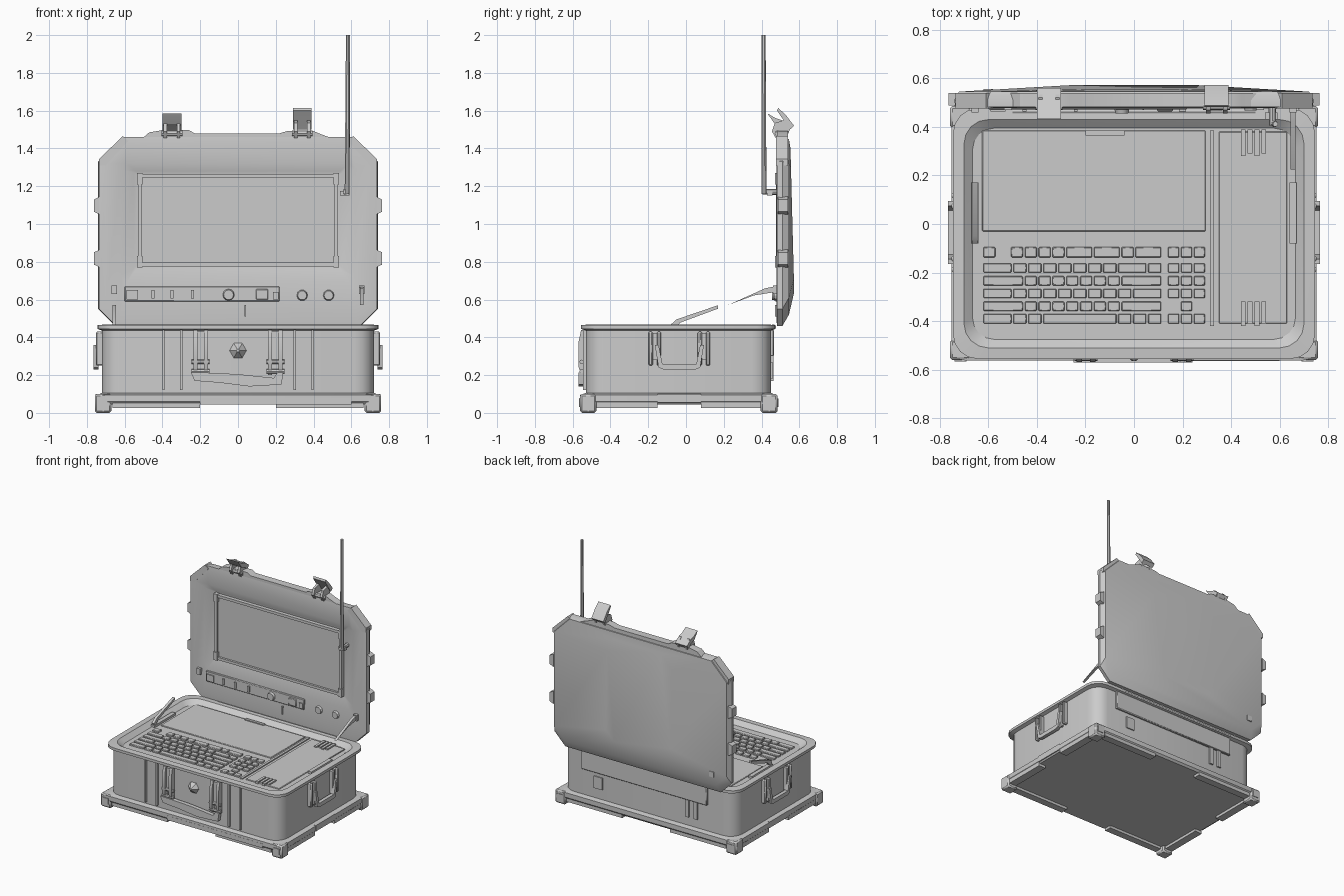
import bpy, bmesh
from math import sin, cos, pi, radians
from mathutils import Vector


def loft(name, rings):
    """Skin a stack of matching rings and cap both ends."""
    bm = bmesh.new()
    vs = [[bm.verts.new(p) for p in r] for r in rings]
    n = len(vs[0])
    for a, b in zip(vs, vs[1:]):
        for i in range(n):
            j = (i + 1) % n
            bm.faces.new((a[i], a[j], b[j], b[i]))
    bm.faces.new(vs[0][::-1])
    bm.faces.new(vs[-1])
    bmesh.ops.recalc_face_normals(bm, faces=bm.faces)
    me = bpy.data.meshes.new(name)
    bm.to_mesh(me)
    bm.free()
    ob = bpy.data.objects.new(name, me)
    bpy.context.collection.objects.link(ob)
    return ob


def box(name, x0, x1, y0, y1, z0, z1, bevel=0):
    base = [(x0, y0), (x1, y0), (x1, y1), (x0, y1)]
    ob = loft(name, [[(x, y, z) for x, y in base] for z in (z0, z1)])
    if bevel:
        m = ob.modifiers.new("bevel", "BEVEL")
        m.width = bevel
        m.segments = 1
    return ob


def prism_x(name, pts, x0, x1):
    """Extrude a (y, z) profile along x."""
    return loft(name, [[(x, y, z) for y, z in pts] for x in (x0, x1)])


def prism_y(name, pts, y0, y1):
    """Extrude an (x, z) profile along y."""
    return loft(name, [[(x, y, z) for x, z in pts] for y in (y0, y1)])


def rod(name, a, b, r0, r1, n=8):
    a, b = Vector(a), Vector(b)
    q = (b - a).to_track_quat("Z", "Y")
    circ = [(cos(2 * pi * i / n), sin(2 * pi * i / n)) for i in range(n)]
    return loft(name, [[p + q @ Vector((c * r, s * r, 0)) for c, s in circ]
                       for p, r in ((a, r0), (b, r1))])


def rrect(d, z, r, n=4):
    """Rounded rectangle round the case footprint, grown by d."""
    x, y, cy = 0.72 + d, 0.49 + d, -0.04
    out = []
    for k, (sx, sy) in enumerate(((1, 1), (-1, 1), (-1, -1), (1, -1))):
        for i in range(n + 1):
            t = pi / 2 * (k + i / n)
            out.append((sx * (x - r) + r * cos(t), cy + sy * (y - r) + r * sin(t), z))
    return out


def octa(x, z0, z1, ct, cb, y, ytop=None):
    """Chamfered rectangle in the lid plane; y may lean from bottom to top."""
    t = y if ytop is None else ytop
    pts = [(-x + cb, z0), (x - cb, z0), (x, z0 + cb), (x, z1 - ct),
           (x - ct, z1), (-x + ct, z1), (-x, z1 - ct), (-x, z0 + cb)]
    return [(px, y + (t - y) * (pz - z0) / (z1 - z0), pz) for px, pz in pts]


DECK = 0.438

# Lower case shell with outset rim and sunken deck
loft("case_body", [rrect(0, 0.09, 0.1), rrect(0, 0.435, 0.1), rrect(0.025, 0.445, 0.1),
                   rrect(0.025, 0.465, 0.1), rrect(-0.02, 0.468, 0.1),
                   rrect(-0.055, DECK, 0.09)])

# Bottom skirt, corner feet and underside rails
loft("case_skirt", [rrect(0.02, 0.045, 0.06), rrect(0.032, 0.06, 0.06),
                    rrect(0.032, 0.095, 0.06), rrect(0.0, 0.105, 0.08)])
for sx in (-1, 1):
    for y0, y1 in ((-0.56, -0.475), (0.395, 0.485)):
        xs = sorted((sx * 0.67, sx * 0.758))
        box("corner_foot", *xs, y0, y1, 0, 0.1, 0.01)
        box("foot_cap", xs[0] + 0.02, xs[1] - 0.02, y0 - 0.006, y1 + 0.004, 0.03, 0.075)
    xs = sorted((sx * 0.69, sx * 0.75))
    for y0, y1 in ((-0.475, -0.15), (0.08, 0.395)):
        box("side_rail", *xs, y0, y1, 0.025, 0.06)
    box("side_bumper", *sorted((sx * 0.72, sx * 0.755)), -0.15, 0.08, 0.055, 0.1)
for y0, y1 in ((-0.555, -0.5), (0.42, 0.475)):
    for x0, x1 in ((-0.665, -0.2), (0.2, 0.665)):
        box("end_rail", x0, x1, y0, y1, 0.025, 0.06)
box("front_bumper", -0.2, 0.6, -0.563, -0.53, 0.045, 0.078)

# Front ribs, latches, carrying handle and stud
for s in (-1, 1):
    for x, w, z in ((0.30, 0.014, 0.12), (0.395, 0.012, 0.12)):
        box("front_rib", s * x - w / 2, s * x + w / 2, -0.545, -0.52, z, 0.44)
    for x in (0.17, 0.225):
        prism_x("front_latch_arm", [(-0.525, 0.44), (-0.555, 0.44), (-0.568, 0.38),
                (-0.568, 0.24), (-0.55, 0.2), (-0.525, 0.2)], s * x - 0.011, s * x + 0.011)
    box("front_latch_plate", s * 0.1975 - 0.02, s * 0.1975 + 0.02, -0.55, -0.52, 0.26, 0.43)
    for z in (0.22, 0.27):
        rod("front_latch_pin", (s * 0.15, -0.552, z), (s * 0.245, -0.552, z), 0.012, 0.012)
prism_y("front_handle", [(-0.25, 0.215), (-0.23, 0.17), (-0.1, 0.16), (0.06, 0.14),
                         (0.23, 0.15), (0.24, 0.215), (0.21, 0.215), (0.19, 0.185),
                         (0.0, 0.205), (-0.21, 0.215)], -0.57, -0.54)
rod("front_stud", (0, -0.525, 0.33), (0, -0.565, 0.33), 0.05, 0.008, 6)

# Side handles
for s in (-1, 1):
    xs = sorted((s * 0.715, s * 0.752))
    for c in (-0.165, 0.095):
        for o in (-0.022, 0.022):
            box("side_handle_post", *xs, c + o - 0.011, c + o + 0.011, 0.25, 0.43, 0.006)
        box("side_handle_mount", *sorted((s * 0.71, s * 0.735)), c - 0.025, c + 0.025, 0.28, 0.42)
    loop = [(-0.165, 0.36), (-0.145, 0.24), (-0.12, 0.23), (0.05, 0.23), (0.075, 0.24), (0.095, 0.36),
            (0.075, 0.36), (0.055, 0.26), (-0.125, 0.26), (-0.145, 0.36)]
    prism_x("side_handle_grip", loop, *sorted((s * 0.738, s * 0.765)))

# Rear hinge panel and connector blocks
box("rear_panel", -0.5, 0.55, 0.44, 0.466, 0.30, 0.44, 0.005)
box("rear_port", 0.38, 0.45, 0.44, 0.458, 0.18, 0.27)
for x in (-0.40, -0.33):
    box("rear_bracket", x - 0.015, x + 0.015, 0.44, 0.462, 0.17, 0.30)
rod("hinge_barrel", (-0.5, 0.462, 0.455), (0.5, 0.462, 0.455), 0.014, 0.014)

# Deck plates
box("deck_plate", -0.625, 0.295, -0.03, 0.385, DECK - 0.006, DECK + 0.006, 0.003)
box("deck_catch", -0.2, -0.04, 0.365, 0.385, DECK, DECK + 0.013)
box("side_deck_plate", 0.35, 0.63, -0.41, 0.38, DECK - 0.006, DECK + 0.006, 0.003)
box("deck_divider", 0.312, 0.33, -0.42, 0.385, DECK - 0.006, DECK + 0.008)
for y0, y1 in ((0.28, 0.39), (-0.42, -0.32)):
    for i in range(4):
        x = 0.44 + i * 0.028
        box("deck_connector", x, x + 0.02, y0 + 0.01 * (i % 2), y1, DECK, DECK + 0.016)

# Keyboard: widths per row in key units, plus the number pad
rows = [(-0.095, -0.137, [1, -1, 1, 1, 1, 1, 2, 2, 1, 2]), (-0.162, -0.2, [2, 1, 1, 1, 1, 1, 1, 1, 2, 1]),
        (-0.215, -0.253, [3, 1, 1, 1, 1, 1, 1, 1, 3]), (-0.267, -0.305, [2, 1, 1, 1, 1, 1, 1, 1, 1, 2]),
        (-0.32, -0.358, [3, 1, 1, 1, 1, 1, 1, 1, 3]), (-0.37, -0.41, [2, 1, 1, 5, 1, 1, 1])]
for y1, y0, keys in rows:
    unit = 0.74 / sum(abs(k) for k in keys)
    x = -0.62
    for k in keys:
        w = abs(k) * unit
        if k > 0:
            box("key", x, x + w - 0.008, y0, y1, DECK - 0.004, DECK + 0.012, 0.003)
        x += w
    for i in range(3):
        if y1 != -0.32 or i == 1:
            box("number_key", 0.14 + i * 0.053, 0.186 + i * 0.053, y0, y1, DECK - 0.004, DECK + 0.012, 0.003)

# Lid shell: screen recess, front face, edge and bulged back
loft("lid_shell", [octa(0.53, 0.78, 1.26, 0.004, 0.004, 0.505), octa(0.55, 0.76, 1.28, 0.01, 0.01, 0.5),
                   octa(0.62, 0.69, 1.32, 0.03, 0.03, 0.484), octa(0.70, 0.50, 1.43, 0.11, 0.07, 0.478),
                   octa(0.735, 0.46, 1.46, 0.13, 0.09, 0.482), octa(0.74, 0.46, 1.46, 0.13, 0.09, 0.51),
                   octa(0.72, 0.52, 1.45, 0.13, 0.09, 0.545), octa(0.27, 0.64, 1.40, 0.1, 0.07, 0.573, 0.553)])
prism_y("lid_top_ridge", [(-0.51, 1.45), (-0.47, 1.485), (-0.40, 1.497), (-0.26, 1.497),
        (-0.23, 1.48), (0.22, 1.48), (0.26, 1.492), (0.40, 1.492), (0.44, 1.475), (0.51, 1.45)], 0.482, 0.54)
for s in (-1, 1):
    for z in (0.82, 1.10):
        xs = (s * 0.73, s * 0.763)
        prism_y("lid_side_lug", [(xs[0], z - 0.05), (xs[1], z - 0.035), (xs[1], z + 0.03),
                                 (xs[0], z + 0.045)], 0.488, 0.54)
    # Corner guards
    prism_y("lid_corner_guard", [(s * 0.735, 1.345), (s * 0.735, 1.31), (s * 0.70, 1.31),
            (s * 0.58, 1.44), (s * 0.61, 1.465)], 0.476, 0.54)
box("lid_rear_badge", -0.62, -0.58, 0.54, 0.556, 0.58, 0.62)

# Screen and its frame
box("screen", -0.52, 0.52, 0.492, 0.51, 0.79, 1.25)
for z in (0.785, 1.255):
    box("screen_frame_bar", -0.53, 0.53, 0.476, 0.51, z - 0.01, z + 0.01)
for x in (-0.52, 0.52):
    box("screen_frame_post", x - 0.01, x + 0.01, 0.476, 0.51, 0.785, 1.255)
    for z in (0.80, 1.24):
        box("screen_frame_corner", x - 0.015, x + 0.015, 0.47, 0.5, z - 0.03, z + 0.03)

# Control strip below the screen
box("control_strip", -0.6, 0.22, 0.472, 0.49, 0.59, 0.67, 0.004)
box("control_port", -0.59, -0.53, 0.464, 0.48, 0.6, 0.65)
for x in (-0.45, -0.35, -0.24):
    box("control_switch", x - 0.008, x + 0.008, 0.464, 0.48, 0.605, 0.65)
rod("control_knob", (-0.05, 0.48, 0.625), (-0.05, 0.455, 0.625), 0.033, 0.026, 12)
box("control_square", 0.095, 0.16, 0.464, 0.48, 0.6, 0.655, 0.004)
box("control_tab", 0.185, 0.215, 0.464, 0.48, 0.6, 0.64)
for x in (0.34, 0.48):
    rod("control_dial", (x, 0.485, 0.622), (x, 0.467, 0.622), 0.03, 0.024, 10)
box("control_slot", 0.034, 0.042, 0.47, 0.482, 0.51, 0.57)

# Lid latches, the left folded further forward
left = [(0.44, 1.572), (0.432, 1.585), (0.475, 1.56), (0.52, 1.545), (0.56, 1.515), (0.54, 1.49),
        (0.51, 1.515), (0.47, 1.53)]
right = [(0.482, 1.60), (0.488, 1.615), (0.53, 1.575), (0.572, 1.52), (0.55, 1.5), (0.52, 1.545)]
prism_x("lid_latch_left", left, -0.40, -0.30)
prism_x("lid_latch_right", right, 0.29, 0.39)
for c in (-0.35, 0.34):
    for o in (-0.035, 0.035):
        prism_x("latch_link", [(0.475, 1.455), (0.455, 1.49), (0.47, 1.535), (0.52, 1.55), (0.555, 1.51),
                               (0.53, 1.455)], c + o - 0.009, c + o + 0.009)
    rod("latch_pin", (c - 0.055, 0.485, 1.48), (c + 0.055, 0.485, 1.48), 0.016, 0.016)

# Folding lid stays: upper link on the right, lower link on the left
prism_x("upper_stay", [(0.475, 0.64), (0.475, 0.67), (0.42, 0.66), (0.225, 0.572), (0.36, 0.622)], 0.645, 0.665)
prism_x("lower_stay", [(-0.08, 0.468), (-0.06, 0.445), (-0.03, 0.478), (0.17, 0.552), (0.17, 0.57),
                       (-0.05, 0.495)], -0.665, -0.645)
for s in (-1, 1):
    x0, x1 = sorted((s * 0.64, s * 0.67))
    box("stay_mount", x0, x1, 0.46, 0.49, 0.63, 0.675)
    box("stay_foot", x0, x1, -0.08, 0.17, DECK - 0.006, 0.455)

# Antenna and bracket
rod("antenna", (0.578, 0.413, 1.16), (0.582, 0.411, 2.0), 0.014, 0.011)
rod("antenna_pivot", (0.57, 0.49, 1.17), (0.57, 0.405, 1.17), 0.016, 0.014)
box("antenna_bracket", 0.54, 0.59, 0.43, 0.458, 1.152, 1.175)

# Smooth shading with sharp edges kept
bpy.ops.object.select_all(action="SELECT")
bpy.context.view_layer.objects.active = bpy.context.selected_objects[0]
bpy.ops.object.shade_smooth_by_angle(angle=radians(30))
